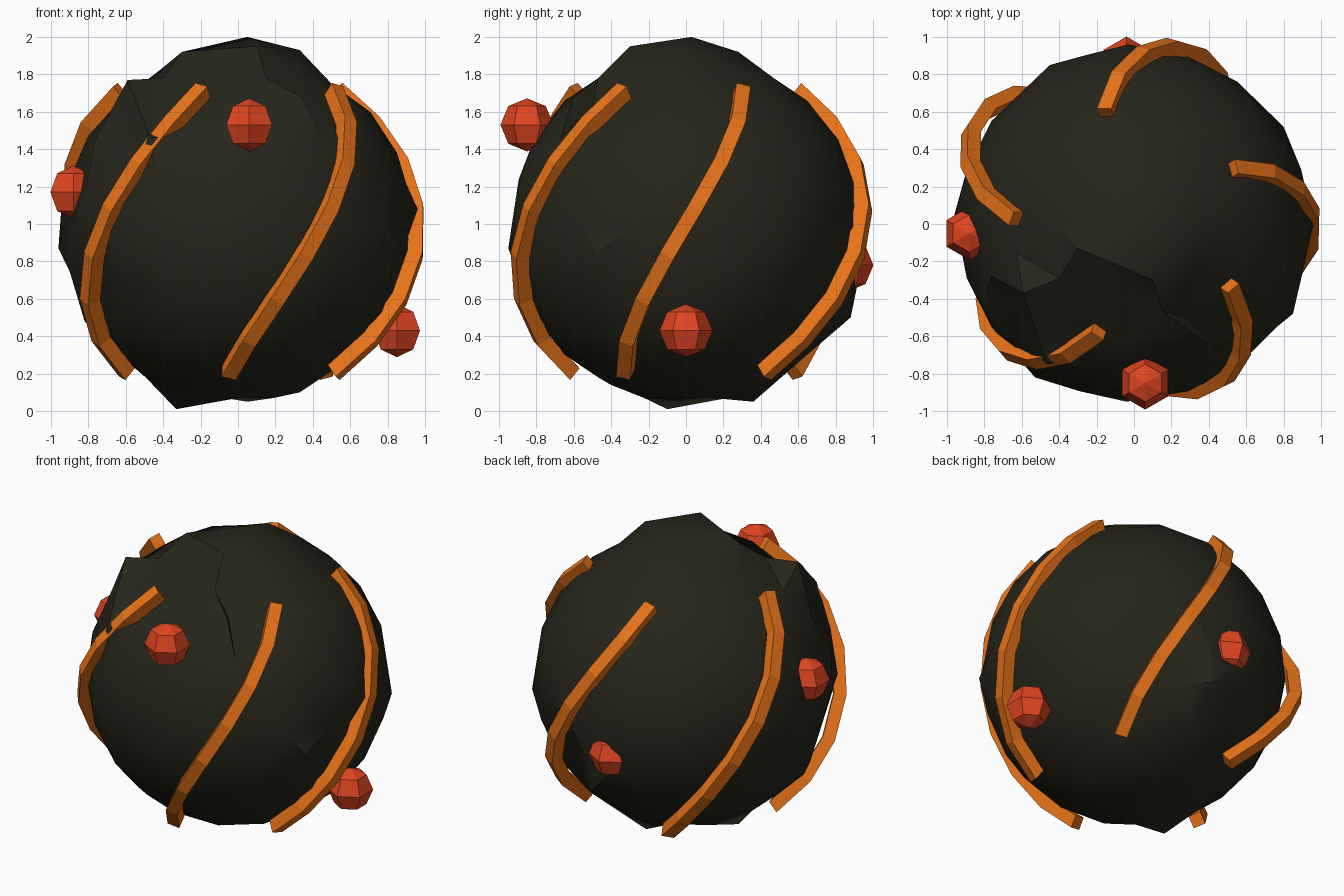
import bpy, bmesh
from math import sin, cos, radians
from mathutils import Vector, Matrix

cube = bpy.data.objects.get("Cube")
if cube:
    bpy.data.objects.remove(cube, do_unlink=True)


def make_material(name, rgb):
    mat = bpy.data.materials.new(name)
    mat.use_nodes = True
    mat.diffuse_color = (*rgb, 1)
    mat.node_tree.nodes["Principled BSDF"].inputs["Base Color"].default_value = (*rgb, 1)
    return mat


def finish(bm, name, mat):
    bmesh.ops.recalc_face_normals(bm, faces=bm.faces)
    mesh = bpy.data.meshes.new(name)
    bm.to_mesh(mesh)
    bm.free()
    mesh.materials.append(mat)
    obj = bpy.data.objects.new(name, mesh)
    bpy.context.collection.objects.link(obj)
    return obj


rock = make_material("dark_rock", (0.02, 0.019, 0.011))
orange = make_material("orange_band", (0.8, 0.17, 0.01))
red = make_material("red_bead", (0.75, 0.06, 0.015))

# Rock ball: a low-poly sphere with single corners pulled out or pushed in
CENTRE = Vector((0, 0, 0.98))
CORNERS = [
    # crown
    (.05, .03, 2), (.03, .28, 1.92), (.33, -.03, 1.93), (.1, -.3, 1.95), (-.3, -.13, 1.92),
    # front notch and overhanging spike
    (.28, -.5, 1.63), (.02, -.36, 1.84), (-.59, -.37, 1.77), (-.3, -.42, 1.68),
    (-.63, -.42, 1.45), (-.47, -.74, 1.46),
    # left side
    (.5, 0, 1.75), (.85, .1, 1.38), (.96, 0, 1.08), (.8, .52, .87), (.85, -.48, .85),
    (.85, -.03, .7), (.34, -.6, 1.68),
    # front and right side
    (-.04, -.95, .87), (-.53, -.82, .95), (-.72, -.46, .8), (-.83, -.16, 1.2),
    (-.96, .05, .87), (-.94, .1, 1.15), (-.82, -.1, .48),
    # back lip and the hollow beside it
    (-.45, .85, 1), (-.03, .96, 1.08), (-.12, .93, .74), (.28, .8, .82), (.1, .88, .5),
    # underside
    (.05, .36, .05), (-.33, -.1, .01), (0, -.02, .07), (.33, 0, .1),
]
bm = bmesh.new()
bmesh.ops.create_icosphere(bm, subdivisions=3, radius=0.94,
                           matrix=Matrix.Translation(CENTRE))
free = set(bm.verts)
for corner in CORNERS:
    target = Vector(corner)
    aim = (target - CENTRE).normalized()
    vert = max(free, key=lambda v: (v.co - CENTRE).normalized().dot(aim))
    vert.co = target
    free.remove(vert)
ball = finish(bm, "rock_ball", rock)
bpy.ops.object.select_all(action="DESELECT")
ball.select_set(True)
bpy.context.view_layer.objects.active = ball
bpy.ops.object.shade_smooth_by_angle(angle=radians(30))


# Spiral bands: a square section swept slantwise over the ball
SEGMENTS, HALF, HEIGHT = 7, 0.04, 0.97
BAND_CENTRE = Vector((0.005, 0, 0.96))


def add_band(name, start, radius):
    def point(t):
        lat, turn = radians(51 - 102 * t), radians(start - 62 * t)
        return Vector((radius * cos(lat) * cos(turn), radius * cos(lat) * sin(turn),
                       HEIGHT * sin(lat)))

    bm = bmesh.new()
    rings = []
    for i in range(SEGMENTS + 1):
        t = i / SEGMENTS
        out = point(t).normalized()
        side = out.cross(point(t + 0.01) - point(t - 0.01)).normalized()
        rings.append([bm.verts.new(BAND_CENTRE + point(t) + (out * a + side * b) * HALF)
                      for a, b in ((1, 1), (1, -1), (-1, -1), (-1, 1))])
    for low, high in zip(rings, rings[1:]):
        for k in range(4):
            n = (k + 1) % 4
            bm.faces.new((low[k], low[n], high[n], high[k]))
    bm.faces.new(rings[0])
    bm.faces.new(rings[-1])
    finish(bm, name, orange)


BANDS = {
    "right_spiral_band": (29.5, .955),
    "back_spiral_band": (105, .975),
    "left_spiral_band": (177.5, 1.01),
    "front_left_spiral_band": (251.5, .965),
    "front_right_spiral_band": (327, .96),
}
for name, (start, radius) in BANDS.items():
    add_band(name, start, radius)

# Faceted six-sided beads
BEADS = {
    "front_bead": (.06, -.85, 1.53),
    "left_side_bead": (.85, 0, .43),
    "right_side_bead": (-.88, -.05, 1.17),
    "back_bead": (-.04, .86, .78),
}
for name, place in BEADS.items():
    bm = bmesh.new()
    bmesh.ops.create_uvsphere(bm, u_segments=6, v_segments=4, radius=0.142,
                              matrix=Matrix.Translation(place))
    finish(bm, name, red)
